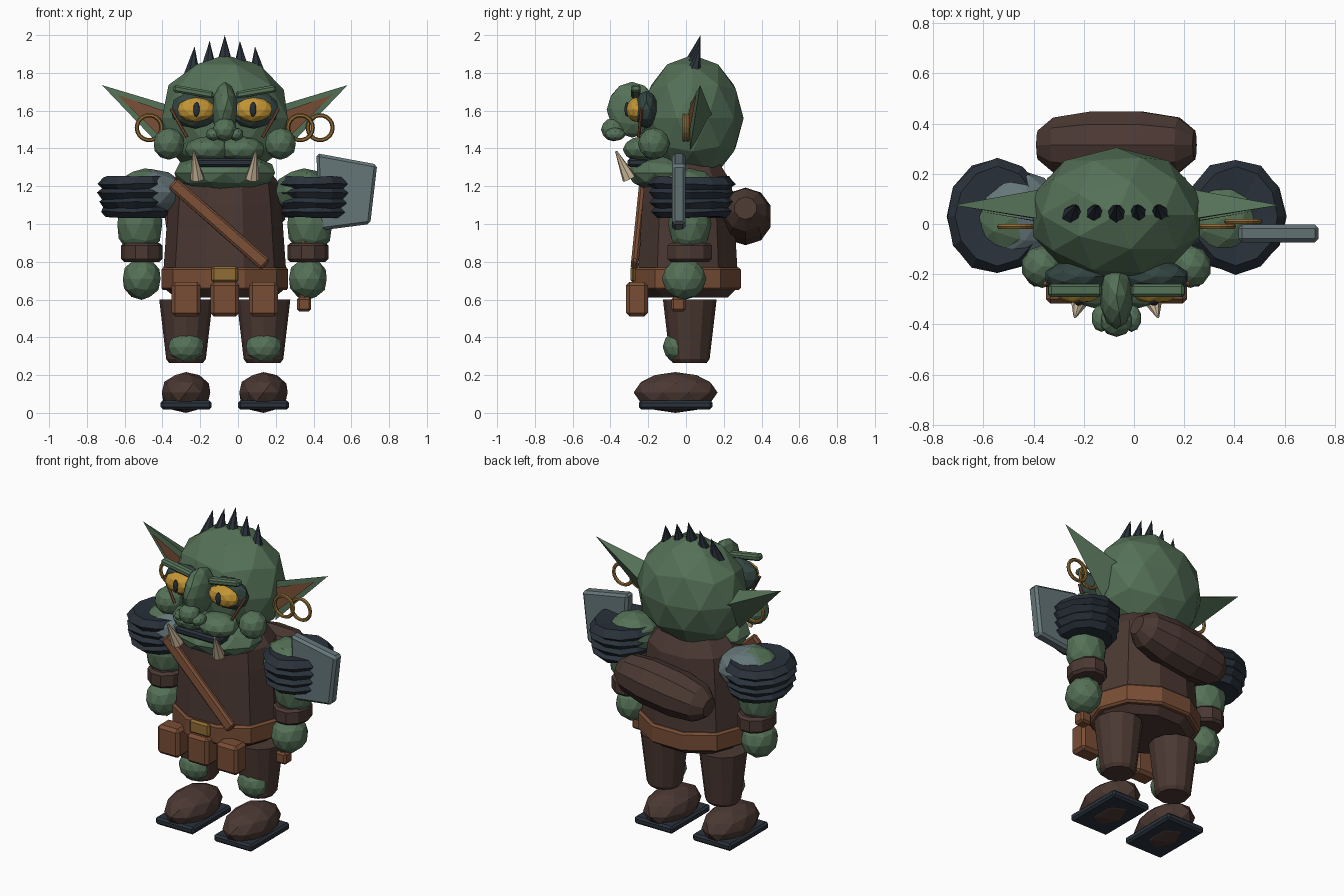
import bpy, bmesh, math, random
from mathutils import Vector, Matrix

cube = bpy.data.objects.get("Cube")
if cube:
    bpy.data.objects.remove(cube, do_unlink=True)
random.seed(4)
MID = -0.07          # x of the body's mirror plane


def material(name, *rgb):
    m = bpy.data.materials.new(name)
    m.use_nodes = True
    m.diffuse_color = (*rgb, 1)
    m.node_tree.nodes["Principled BSDF"].inputs["Base Color"].default_value = (*rgb, 1)
    return m


GREEN = material("green skin", .09, .165, .095)
SHADE = material("dark green skin", .033, .06, .052)
BROWN = material("dark brown cloth", .07, .04, .032)
LEATHER = material("tan leather", .19, .075, .036)
SLATE = material("dark slate", .022, .031, .043)
STEEL = material("grey steel", .13, .18, .19)
AMBER = material("amber eye", .56, .31, .035)
BRASS = material("brass", .28, .15, .035)
IVORY = material("ivory", .6, .48, .32)


def finish(name, bm, mat, bevel=0):
    bmesh.ops.recalc_face_normals(bm, faces=bm.faces)
    mesh = bpy.data.meshes.new(name)
    bm.to_mesh(mesh)
    bm.free()
    mesh.materials.append(mat)
    ob = bpy.data.objects.new(name, mesh)
    bpy.context.collection.objects.link(ob)
    if bevel:
        mod = ob.modifiers.new("Bevel", "BEVEL")
        mod.width, mod.segments = bevel, 1
        mod.limit_method, mod.angle_limit = "ANGLE", math.radians(40)
    return ob


def place(loc, scale=(1, 1, 1), tilt=0):
    return (Matrix.Translation(loc) @ Matrix.Rotation(tilt, 4, "Y")
            @ Matrix.Diagonal((*scale, 1)))


def ball(name, loc, radii, mat, tilt=0, detail=2):
    bm = bmesh.new()
    bmesh.ops.create_icosphere(bm, subdivisions=detail, radius=1,
                               matrix=place(loc, radii, tilt))
    return finish(name, bm, mat)


def box(name, loc, size, mat, bevel=.012, tilt=0):
    bm = bmesh.new()
    bmesh.ops.create_cube(bm, size=1, matrix=place(loc, size, tilt))
    return finish(name, bm, mat, bevel)


def rod(name, a, b, r1, r2, mat, sides=8):
    a, b = Vector(a), Vector(b)
    bm = bmesh.new()
    turn = (b - a).to_track_quat("Z", "Y").to_matrix().to_4x4()
    bmesh.ops.create_cone(bm, cap_ends=True, segments=sides, radius1=r1, radius2=r2,
                          depth=(b - a).length,
                          matrix=Matrix.Translation((a + b) / 2) @ turn)
    return finish(name, bm, mat)


def stack(name, profile, matrix, mat, sides=10, jitter=0, bevel=0):
    """Rings of (radius, height) joined into a capped solid."""
    bm = bmesh.new()
    rings = []
    for r, z in profile:
        ring = []
        for i in range(sides):
            a = math.tau * i / sides
            k = r * (1 + random.uniform(-jitter, jitter))
            h = z + random.uniform(-jitter, jitter) * .2
            ring.append(bm.verts.new(matrix @ Vector((k * math.cos(a), k * math.sin(a), h))))
        rings.append(ring)
    for lo, hi in zip(rings, rings[1:]):
        for i in range(sides):
            j = (i + 1) % sides
            bm.faces.new((lo[i], lo[j], hi[j], hi[i]))
    bm.faces.new(rings[0])
    bm.faces.new(rings[-1])
    return finish(name, bm, mat, bevel)


def prism(name, outline, y0, y1, mat, bevel=0):
    """Solid from an (x, z) outline between two depths."""
    bm = bmesh.new()
    face = bm.faces.new([bm.verts.new((x, y0, z)) for x, z in outline])
    new = bmesh.ops.extrude_face_region(bm, geom=[face])["geom"]
    verts = [v for v in new if isinstance(v, bmesh.types.BMVert)]
    bmesh.ops.translate(bm, verts=verts, vec=(0, y1 - y0, 0))
    return finish(name, bm, mat, bevel)


def hoop(name, loc, major, minor, mat):
    bpy.ops.mesh.primitive_torus_add(location=loc, rotation=(math.pi / 2, 0, 0),
                                     major_radius=major, minor_radius=minor,
                                     major_segments=18, minor_segments=6)
    ob = bpy.context.object
    ob.name = name
    ob.data.materials.append(mat)


# Torso, belt, strap and bedroll
stack("torso", [(.26, .61), (.31, .65), (.325, .75), (.3, 1.1), (.285, 1.22), (.2, 1.33)],
      place((MID, .01, 0), (1, .85, 1)), BROWN)
stack("belt", [(.34, .65), (.34, .77)], place((MID, .01, 0), (1, .87, 1)), LEATHER, bevel=.012)
box("buckle", (MID, -.28, .733), (.14, .03, .085), BRASS)
strap = box("chest_strap", (0, 0, 0), (.66, .04, .07), LEATHER)
along = Vector((.5, -.045, -.44)).normalized()
out = Vector((0, -1, .1)).cross(along).normalized()
strap.matrix_world = Matrix.Translation((-.1, -.25, 1.0)) @ Matrix(
    (along, along.cross(out) * -1, out)).transposed().to_4x4()
roll_turn = Matrix.Rotation(math.pi / 2, 4, "Y")
stack("bedroll", [(.06, -.315), (.115, -.25), (.14, -.1), (.14, .1), (.115, .25), (.06, .315)],
      place((MID, .315, 1.04), tilt=-.14) @ roll_turn, BROWN)
for i in (-1, 0, 1):
    box("belt_pouch", (MID + i * .205, -.26, .602), (.152, .115, .182), LEATHER, .018)

# Head, muzzle and nose
ball("head", (MID, .035, 1.56), (.35, .27, .335), GREEN)
ball("jaw", (MID, -.1, 1.27), (.28, .215, .105), GREEN)
box("mouth", (MID, -.255, 1.325), (.32, .11, .045), SLATE)
ball("nose_bridge", (MID, -.285, 1.605), (.068, .135, .148), GREEN)
ball("nose_tip", (MID, -.385, 1.5), (.065, .065, .062), GREEN)

# Crest of spikes
for i in range(-2, 3):
    x = MID + i * .08
    drop = abs(i) * .03
    rod("crest_spike", (x + i * .008, .03, 1.83 - drop), (x, .077, 2.0 - drop), .05, 0, SLATE, 7)

for s in (-1, 1):
    side = "left" if s > 0 else "right"

    def at(off, y, z):
        return (MID + s * off, y, z)

    # Face
    ball(side + "_cheek", at(.295, -.17, 1.425), (.085, .085, .085), GREEN)
    ball(side + "_upper_lip", at(.09, -.225, 1.395), (.125, .11, .07), GREEN)
    ball(side + "_nostril", at(.06, -.375, 1.475), (.04, .055, .035), GREEN)
    ball(side + "_eye_socket", at(.155, -.21, 1.605), (.135, .065, .1), SHADE)
    ball(side + "_eye", at(.153, -.262, 1.605), (.102, .055, .066), AMBER)
    ball(side + "_pupil", at(.15, -.312, 1.607), (.017, .014, .04), SLATE)
    box(side + "_brow", at(.166, -.265, 1.7), (.215, .05, .038), GREEN, .01, -s * .17)
    rod(side + "_scar", at(.285, -.235, 1.61), at(.2, -.25, 1.46), .009, .009, LEATHER, 6)
    rod(side + "_tusk", at(.145, -.3, 1.24), at(.165, -.37, 1.385), .038, .006, IVORY, 7)

    # Ear: a pointed wedge with an inner plate
    bm = bmesh.new()
    tip, top, low, back = [bm.verts.new(at(*p)) for p in (
        (.65, .075, 1.735), (.3, .02, 1.63), (.32, .02, 1.39), (.29, .14, 1.57))]
    for f in ((tip, top, low), (tip, low, back), (tip, back, top), (top, back, low)):
        bm.faces.new(f)
    finish(side + "_ear", bm, GREEN)
    bm = bmesh.new()
    bm.faces.new([bm.verts.new(at(*p)) for p in (
        (.57, .055, 1.685), (.31, .012, 1.595), (.33, .012, 1.45))])
    finish(side + "_inner_ear", bm, LEATHER)
    hoop(side + "_earring", at(.4, -.01, 1.51), .066, .011, BRASS)

    # Arm, cuff and hand
    ball(side + "_shoulder", at(.42, .02, 1.17), (.16, .16, .125), GREEN)
    ball(side + "_upper_arm", at(.45, .02, 1.0), (.125, .115, .17), GREEN)
    stack(side + "_cuff", [(.115, .8), (.115, .9)], place(at(.44, .02, 0), (.95, 1.07, 1)),
          BROWN, bevel=.015)
    ball(side + "_hand", at(.44, -.01, .71), (.105, .118, .112), GREEN)

    # Layered shoulder pad
    pad = [(.1, 1.235), (.85, 1.25), (1, 1.21), (.88, 1.185), (1, 1.165), (.87, 1.135),
           (.97, 1.115), (.84, 1.085), (.92, 1.065), (.78, 1.035), (.1, 1.035)]
    stack(side + "_shoulder_pad", pad, place(at(.475, .03, 0), (.2, .23, 1)),
          SLATE, 12, .025)

    # Leg, knee and shoe
    stack(side + "_trouser", [(.09, .265), (.105, .285), (.142, .6)],
          place(at(.205, .02, 0)), BROWN, 12)
    ball(side + "_knee", at(.205, -.045, .35), (.098, .078, .085), GREEN)
    ball(side + "_shoe", at(.205, -.055, .108), (.135, .222, .108), BROWN)
    box(side + "_sole", at(.205, -.055, .042), (.27, .39, .046), SLATE)

# Extra earring and the steel cap on one shoulder
hoop("second_left_earring", (.435, .01, 1.51), .066, .011, BRASS)
ball("shoulder_plate", (-.465, .03, 1.17), (.185, .19, .122), STEEL)

# Cleaver
prism("cleaver_blade", [(.415, 1.375), (.737, 1.315), (.7, 1.0), (.43, .965)],
      -.073, -.002, STEEL, .015)
rod("cleaver_handle", (.35, -.04, .56), (.365, -.04, 1.27), .03, .03, LEATHER)
box("cleaver_pommel", (.35, -.04, .575), (.075, .075, .075), LEATHER)
